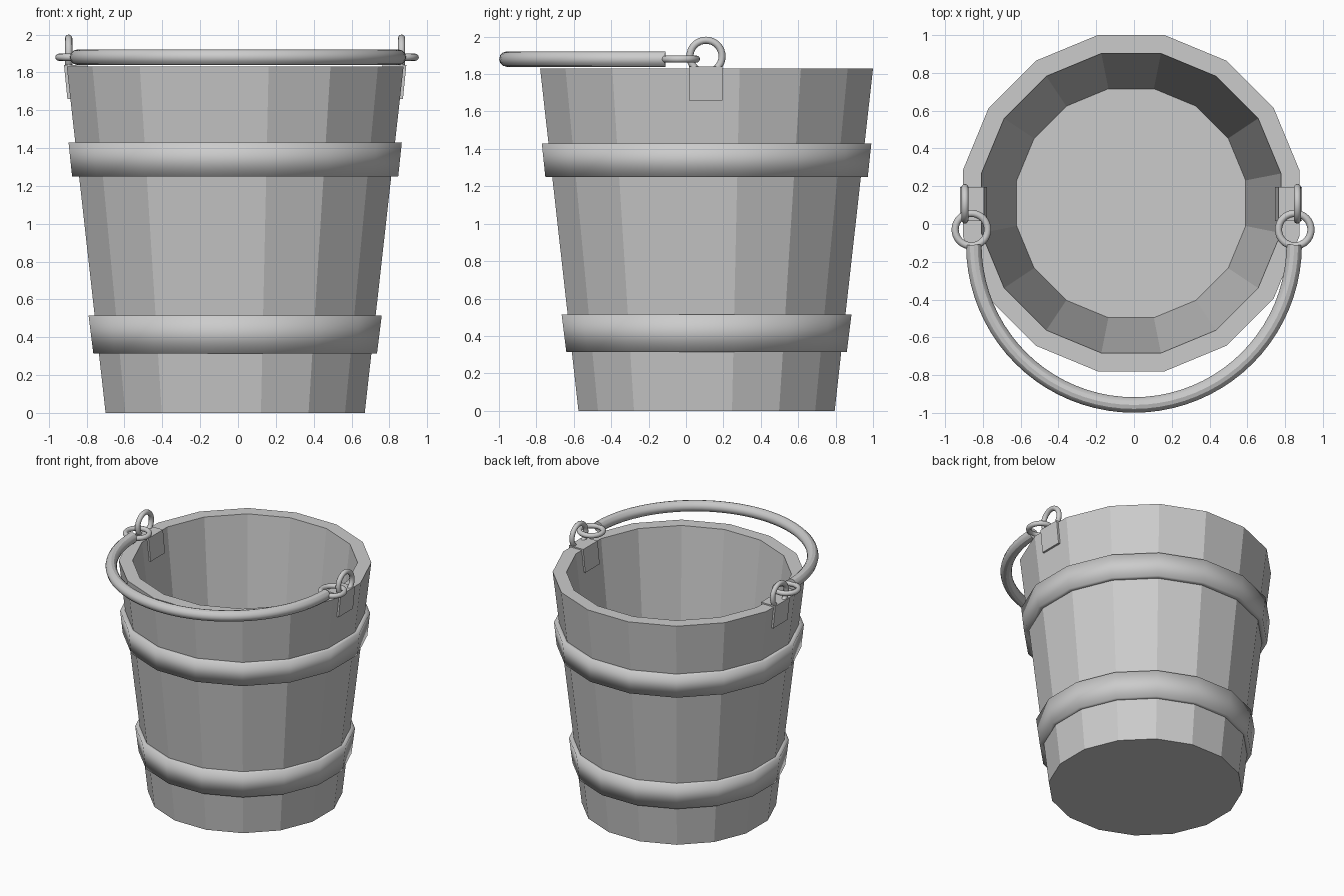
import bpy, bmesh
from math import pi, cos, sin

if "Cube" in bpy.data.objects:
    bpy.data.objects.remove(bpy.data.objects["Cube"])

CX, CY, SIDES = -0.015, 0.11, 16


def finish(name, bm):
    bmesh.ops.recalc_face_normals(bm, faces=bm.faces)
    me = bpy.data.meshes.new(name)
    bm.to_mesh(me)
    bm.free()
    ob = bpy.data.objects.new(name, me)
    bpy.context.collection.objects.link(ob)
    return ob


def lathe(name, profile, closed):
    """Turn (distance to flat, z) points into a 16-sided shell."""
    bm = bmesh.new()
    k = 1 / cos(pi / SIDES)
    rings = []
    for r, z in profile:
        rings.append([bm.verts.new((CX + r * k * cos((i + .5) * 2 * pi / SIDES),
                                    CY + r * k * sin((i + .5) * 2 * pi / SIDES), z))
                      for i in range(SIDES)])
    pairs = list(zip(rings, rings[1:]))
    if closed:
        pairs.append((rings[-1], rings[0]))
    else:
        bm.faces.new(rings[0])
        bm.faces.new(rings[-1])
    for a, b in pairs:
        for i in range(SIDES):
            j = (i + 1) % SIDES
            bm.faces.new((a[i], a[j], b[j], b[i]))
    return finish(name, bm)


def smooth(ob):
    for p in ob.data.polygons:
        p.use_smooth = True


def ring(name, loc, rot):
    bpy.ops.mesh.primitive_torus_add(location=loc, rotation=rot, major_radius=0.086,
                                     minor_radius=0.019, major_segments=32, minor_segments=12)
    ob = bpy.context.object
    ob.name = name
    smooth(ob)


# Faceted bucket with inner walls and floor
lathe("bucket_body", [(0.685, 0), (0.89, 1.83), (0.793, 1.83), (0.606, 0.12)], False)

# Two hoops
for name, z0, z1, r0, r1 in (("lower_hoop", 0.315, 0.515, 0.75, 0.775),
                             ("upper_hoop", 1.25, 1.43, 0.862, 0.881)):
    smooth(lathe(name, [(r0, z0), (r1, z1), (r1 - 0.06, z1), (r0 - 0.06, z0)], True))

# Rim clips and paired linked rings on each side
for side, s in (("left", -1), ("right", 1)):
    bm = bmesh.new()
    prof = [(0.887, 1.66), (0.905, 1.84), (0.78, 1.84), (0.762, 1.66)]
    face = bm.faces.new([bm.verts.new((CX + s * x, 0.015, z)) for x, z in prof])
    ext = bmesh.ops.extrude_face_region(bm, geom=[face])
    bmesh.ops.translate(bm, vec=(0, 0.18, 0),
                        verts=[v for v in ext["geom"] if isinstance(v, bmesh.types.BMVert)])
    finish(side + "_rim_clip", bm)
    ring(side + "_upright_ring", (CX + s * 0.88, 0.107, 1.895), (0, pi / 2, 0))
    ring(side + "_flat_ring", (-0.005 + s * 0.856, -0.03, 1.88), (0, 0, 0))

# Half-circle handle lying flat over the front
cu = bpy.data.curves.new("handle", "CURVE")
cu.dimensions = "3D"
cu.bevel_depth = 0.041
cu.bevel_resolution = 4
cu.use_fill_caps = True
N = 40
sp = cu.splines.new("POLY")
sp.points.add(N)
for i, p in enumerate(sp.points):
    a = pi + pi * i / N
    p.co = (0.848 * cos(a), -0.11 + 0.848 * sin(a), 1.88, 1)
handle = bpy.data.objects.new("handle", cu)
bpy.context.collection.objects.link(handle)
bpy.ops.object.select_all(action="DESELECT")
handle.select_set(True)
bpy.context.view_layer.objects.active = handle
bpy.ops.object.convert(target="MESH")
bpy.ops.object.shade_smooth_by_angle()
